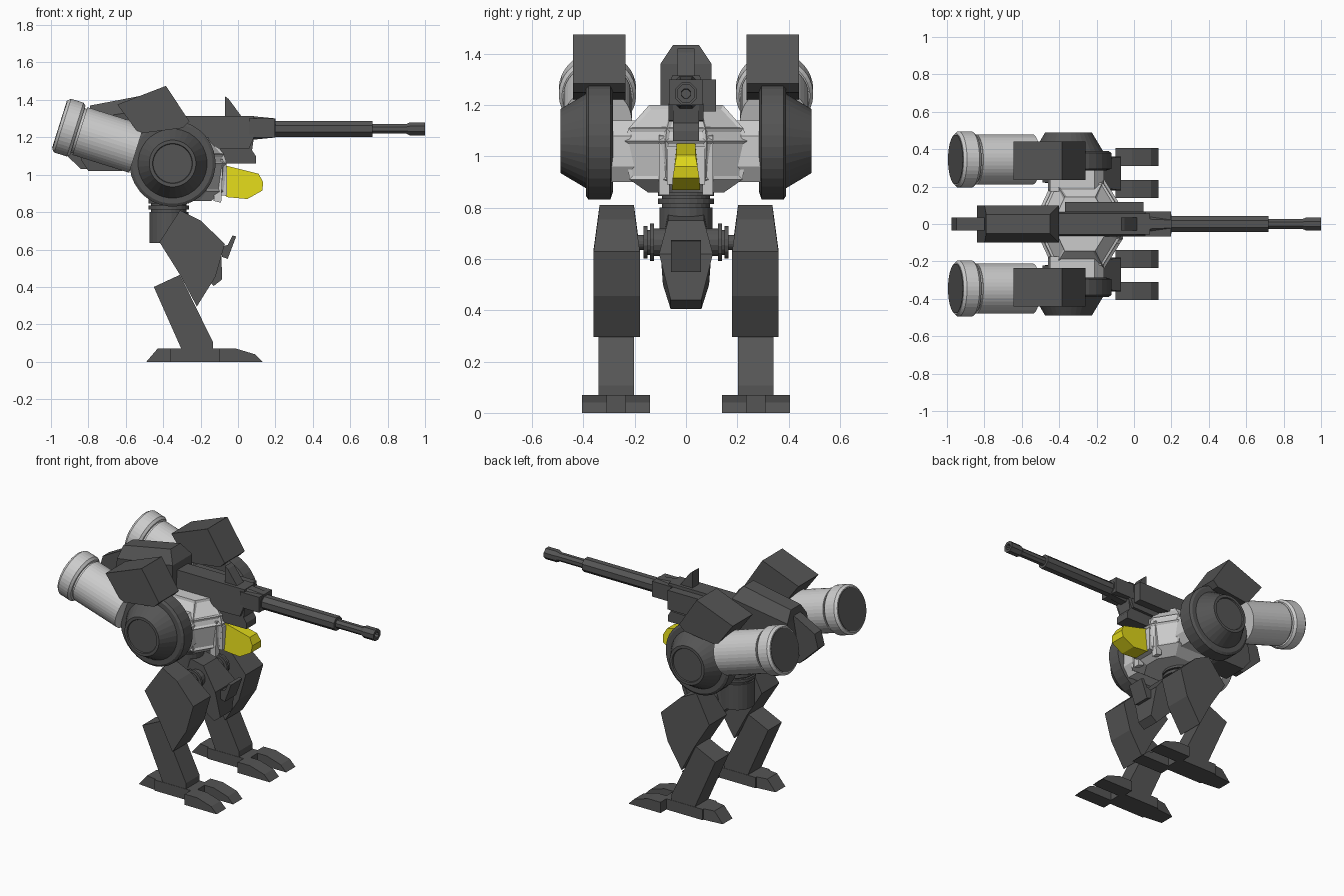
import bpy, bmesh, math
from mathutils import Vector

if "Cube" in bpy.data.objects:
    bpy.data.objects.remove(bpy.data.objects["Cube"])


def material(name, col):
    m = bpy.data.materials.new(name)
    m.diffuse_color = (*col, 1)
    m.use_nodes = True
    m.node_tree.nodes["Principled BSDF"].inputs["Base Color"].default_value = m.diffuse_color
    return m


DARK = material("dark_metal", (0.09, 0.09, 0.09))
LIGHT = material("light_metal", (0.55, 0.55, 0.55))
YELLOW = material("yellow_glass", (0.72, 0.66, 0.01))


def finish(name, bm, mat, mirror=False):
    bmesh.ops.recalc_face_normals(bm, faces=bm.faces)
    me = bpy.data.meshes.new(name)
    bm.to_mesh(me)
    bm.free()
    me.materials.append(mat)
    ob = bpy.data.objects.new(name, me)
    bpy.context.collection.objects.link(ob)
    if mirror:
        mod = ob.modifiers.new("mirror", 'MIRROR')
        mod.use_axis = (False, True, False)
        mod.use_mirror_merge = False
    return ob


def bridge(bm, rings):
    n = len(rings[0])
    for a, b in zip(rings, rings[1:]):
        for i in range(n):
            j = (i + 1) % n
            bm.faces.new((a[i], a[j], b[j], b[i]))
    bm.faces.new(rings[0])
    bm.faces.new(rings[-1])


def prism(name, pts, yc, half, mat=DARK, mirror=False):
    """Side profile (x, z[, half width]) extruded along y."""
    bm = bmesh.new()
    rings = [[bm.verts.new((p[0], yc + s * (p[2] if len(p) > 2 else half), p[1]))
              for p in pts] for s in (-1, 1)]
    bridge(bm, rings)
    return finish(name, bm, mat, mirror)


def block(name, x0, x1, z0, z1, yc, half, mat=DARK, mirror=False):
    return prism(name, [(x0, z0), (x1, z0), (x1, z1), (x0, z1)], yc, half, mat, mirror)


def lathe(name, prof, segs, origin, axis, mat=DARK, mirror=False):
    """Profile (distance, radius) turned round an axis."""
    bm = bmesh.new()
    q = Vector(axis).to_track_quat('Z', 'Y')
    rings = []
    for t, r in prof:
        ring = []
        for i in range(segs):
            a = 2 * math.pi * (i + 0.5) / segs
            ring.append(bm.verts.new(Vector(origin) + q @ Vector((r * math.cos(a), r * math.sin(a), t))))
        rings.append(ring)
    bridge(bm, rings)
    return finish(name, bm, mat, mirror)


# Feet: rear toe, ankle block, crossbar and two front toes each
prism("rear_toe", [(-.49, 0, .05), (-.30, 0, .07), (-.30, .07, .07), (-.43, .07, .05)], .272, .06, mirror=True)
block("ankle_block", -.36, -.09, 0, .07, .272, .072, mirror=True)
block("toe_crossbar", -.10, -.075, 0, .07, .272, .132, mirror=True)
for n, y in (("inner_toe", .188), ("outer_toe", .357)):
    prism(n, [(-.10, 0), (.13, 0), (.09, .04), (-.01, .07), (-.10, .07)], y, .048, mirror=True)

# Legs
prism("shin", [(-.45, .40), (-.31, .465), (-.135, .107), (-.135, .04), (-.29, .04)], .272, .07, mirror=True)
prism("thigh", [(-.31, .81, .067), (-.20, .755, .073), (-.07, .63, .09), (-.12, .455, .09),
                (-.22, .295, .09), (-.31, .465, .09), (-.42, .64, .09)], .27, .09, mirror=True)

# Hips: waist column, hip axles, groin armour
lathe("waist_column", [(0, .105), (.165, .105), (.165, .095), (.18, .095), (.18, .11), (.20, .11),
                       (.20, .095), (.21, .095), (.21, .11), (.27, .11)], 24, (-.37, 0, .635), (0, 0, 1))
lathe("hip_axle", [(.05, .055), (.125, .055), (.125, .075), (.14, .075), (.14, .05), (.15, .05),
                   (.15, .065), (.165, .065), (.165, .03), (.21, .03)], 16, (-.24, 0, .665), (0, 1, 0), mirror=True)
prism("groin_armour", [(-.37, .79, .07), (-.20, .75, .07), (-.09, .62, .105), (-.085, .44, .06),
                       (-.13, .405, .06), (-.22, .50, .09), (-.37, .64, .10)], 0, .1)
prism("groin_flap", [(-.03, .675), (-.01, .67), (-.055, .55), (-.085, .56), (-.085, .615), (-.055, .625)], 0, .058)

# Hull: stacked octagons with recessed side panels
bm = bmesh.new()
half_oct = [(-.06, .08), (-.16, .24), (-.43, .24), (-.50, .09)]
octagon = half_oct + [(x, -y) for x, y in reversed(half_oct)]
rings = [[bm.verts.new((-.28 + (x + .28) * s, y * s, z)) for x, y in octagon]
         for z, s in ((.86, .62), (.91, .92), (1.06, 1.0), (1.11, .93), (1.20, .6))]
bridge(bm, rings)
bm.normal_update()
bmesh.ops.recalc_face_normals(bm, faces=bm.faces)
panels = [f for f in bm.faces if .92 < f.calc_center_median().z < 1.17]
bmesh.ops.inset_individual(bm, faces=panels, thickness=.018, depth=-.008)
finish("hull", bm, LIGHT)
prism("shoulder_arm", [(-.46, .90), (-.20, .90), (-.16, .96), (-.16, 1.08), (-.21, 1.14), (-.45, 1.14)],
      .235, .06, LIGHT, True)
prism("cheek_frame", [(-.13, .86, .02), (-.09, .85, .02), (-.08, 1.08, .02), (-.12, 1.09, .02)],
      .085, .02, LIGHT, True)
block("chin_mount", -.16, -.06, .89, 1.04, 0, .075, LIGHT)

# Cockpit canopy
prism("cockpit", [(-.07, 1.05, .036), (.11, 1.005, .037), (.135, .96, .045), (.13, .915, .052),
                  (.05, .87, .055), (-.06, .88, .055), (-.09, .92, .05)], 0, .05, YELLOW)

# Shoulder joints
lathe("shoulder_disc", [(.285, .20), (.295, .23), (.38, .23), (.39, .215), (.39, .185), (.49, .125),
                        (.49, .107), (.482, .104)], 32, (-.35, 0, 1.06), (0, 1, 0), mirror=True)

# Rear pods with rims and dark end plates
tilt = Vector((.955, 0, -.30)).normalized()
tail = Vector((-.952, .345, 1.267))
lathe("rear_pod", [(0, .138), (.015, .151), (.085, .151), (.10, .138), (.10, .125), (.112, .125),
                   (.112, .134), (.43, .134)], 40, tail, tilt, LIGHT, True)
lathe("pod_end_plate", [(-.003, .132), (.01, .132)], 40, tail, tilt, mirror=True)

# Boxes above the shoulders
prism("shoulder_box", [(-.645, 1.375), (-.385, 1.475), (-.26, 1.285), (-.295, 1.25), (-.53, 1.22)],
      .338, .103, mirror=True)

# Central magazine behind the gun
prism("magazine", [(-.80, 1.30, .10), (-.84, 1.08, .10), (-.80, 1.02, .08), (-.62, 1.02, .08),
                   (-.40, 1.12, .10), (-.40, 1.36, .10)], 0, .1)
prism("magazine_top", [(-.80, 1.30, .10), (-.79, 1.37, .05), (-.45, 1.435, .05), (-.40, 1.36, .10)], 0, .1)
prism("magazine_tail", [(-.84, 1.03), (-.975, 1.16), (-.95, 1.25), (-.80, 1.33), (-.78, 1.03)], 0, .034)

# Gun
prism("gun_receiver", [(-.45, 1.315, .055), (.085, 1.315, .055), (.085, 1.20, .068), (.06, 1.14, .068),
                       (-.40, 1.13, .068)], 0, .06)
prism("gun_underside", [(-.40, 1.20), (.085, 1.20), (.075, 1.13), (.095, 1.10), (.095, 1.06), (-.30, 1.06)],
      0, .05)
block("gun_side_box", -.37, .05, 1.175, 1.30, .09, .027)
lathe("gun_collar", [(.06, .07), (.2, .055)], 8, (0, 0, 1.25), (1, 0, 0))
block("gun_collar_block", .06, .198, 1.20, 1.30, 0, .066)
lathe("barrel", [(.19, .046), (.72, .046), (.72, .028), (.90, .028), (.92, .038), (1.0, .038), (1.0, .02),
                 (.97, .018)], 8, (0, 0, 1.245), (1, 0, 0))
prism("gun_sight", [(-.07, 1.42), (-.05, 1.405), (.02, 1.31), (-.07, 1.31)], 0, .034)
